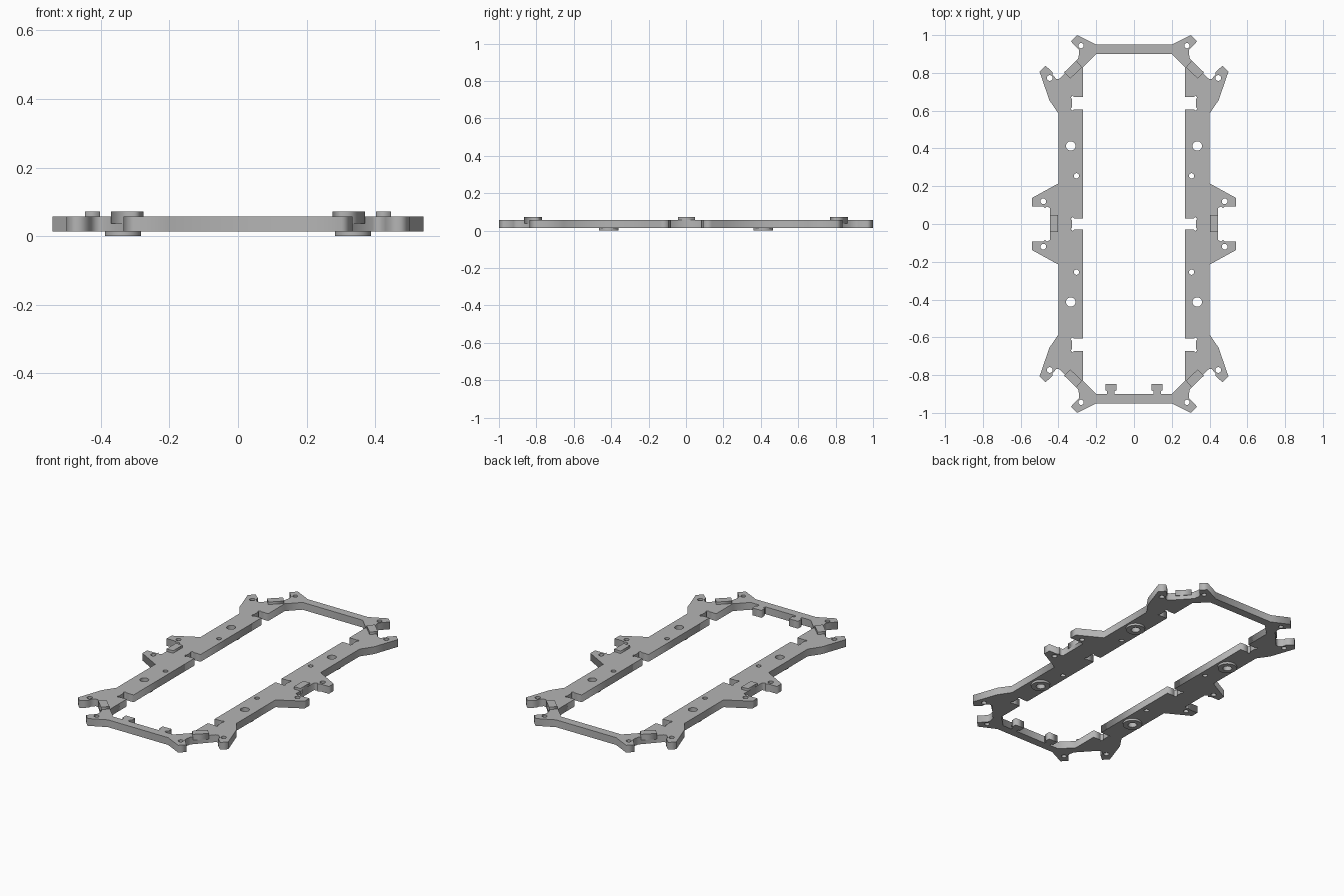
import bpy
import math

if "Cube" in bpy.data.objects:
    bpy.data.objects.remove(bpy.data.objects["Cube"], do_unlink=True)

grey = bpy.data.materials.new("light grey")
grey.use_nodes = True
grey.diffuse_color = (0.46, 0.46, 0.46, 1)
grey.node_tree.nodes["Principled BSDF"].inputs["Base Color"].default_value = (0.46, 0.46, 0.46, 1)

BOTTOM, TOP, TAB_TOP = 0.013, 0.057, 0.072


def circle(x, y, r, n=24):
    return [(x + r * math.cos(math.tau * i / n), y + r * math.sin(math.tau * i / n)) for i in range(n)]


def plate(name, loops, z0, z1):
    """Flat plate from closed loops; loops inside the first become holes."""
    curve = bpy.data.curves.new(name, "CURVE")
    curve.dimensions = "2D"
    curve.fill_mode = "BOTH"
    curve.extrude = (z1 - z0) / 2
    for loop in loops:
        spline = curve.splines.new("POLY")
        spline.points.add(len(loop) - 1)
        for point, (x, y) in zip(spline.points, loop):
            point.co = (x, y, 0, 1)
        spline.use_cyclic_u = True
    temp = bpy.data.objects.new(name + "_profile", curve)
    bpy.context.collection.objects.link(temp)
    bpy.context.view_layer.update()
    mesh = bpy.data.meshes.new_from_object(temp.evaluated_get(bpy.context.evaluated_depsgraph_get()))
    bpy.data.objects.remove(temp, do_unlink=True)
    for v in mesh.vertices:
        v.co.z += (z0 + z1) / 2
    mesh.materials.clear()
    mesh.materials.append(grey)
    ob = bpy.data.objects.new(name, mesh)
    bpy.context.collection.objects.link(ob)
    return ob


def around(quarter):
    """Mirror a quarter outline (from the end to the side) into a full loop."""
    half = quarter + [(x, -y) for x, y in reversed(quarter)]
    return half + [(-x, y) for x, y in reversed(half)]


def notch(y0, y1):
    """Rail slot with relieved corners, going down in y."""
    upper = [(0.27, y1), (0.318, y1), (0.326, y1 + 0.007), (0.335, y1 - 0.003), (0.328, y1 - 0.012)]
    return upper + [(x, y0 + y1 - y) for x, y in reversed(upper)]


# Frame outline with corner ears and side ears
outer = around([
    (0.2, 0.95), (0.302, 1.0), (0.334, 0.967), (0.292, 0.922), (0.29, 0.905), (0.296, 0.875),
    (0.392, 0.77), (0.41, 0.767), (0.43, 0.788), (0.432, 0.805), (0.469, 0.838), (0.5, 0.806),
    (0.448, 0.655), (0.4, 0.585), (0.4, 0.215), (0.54, 0.138), (0.54, 0.093),
    (0.482, 0.093), (0.472, 0.083), (0.462, 0.093), (0.446, 0.085),
])
centre_slot = notch(-0.03, 0.03)
inner = around([(0.2, 0.9), (0.27, 0.83)] + notch(0.607, 0.673) + centre_slot[:5])

holes = []
for sx in (1, -1):
    for sy in (1, -1):
        for x, y, r in ((0.335, 0.413, 0.025), (0.305, 0.255, 0.014), (0.48, 0.12, 0.015),
                        (0.446, 0.773, 0.015), (0.28, 0.944, 0.014)):
            holes.append(circle(sx * x, sy * y, r))
plate("frame", [outer, inner] + holes, BOTTOM, TOP)

# Raised corner tabs and round feet under the rails
for sx, side in ((1, "left"), (-1, "right")):
    for sy, end in ((1, "rear"), (-1, "front")):
        tab = [(0.275, 0.83), (0.337, 0.77), (0.37, 0.803), (0.305, 0.865)]
        plate(f"corner_tab_{end}_{side}", [[(sx * x, sy * y) for x, y in tab]], TOP - 0.02, TAB_TOP)
        x, y = sx * 0.335, sy * 0.413
        plate(f"foot_{end}_{side}", [circle(x, y, 0.053, 32), circle(x, y, 0.025)], 0, BOTTOM)
    # Raised side tab
    a, b = sx * 0.402, sx * 0.446
    plate(f"side_tab_{side}", [[(a, -0.043), (b, -0.043), (b, 0.047), (a, 0.047)]], TOP - 0.02, TAB_TOP)
    # Inward lug on the front bar, with a narrow neck
    lug = [(-0.02, -0.905), (0.02, -0.905), (0.02, -0.884), (0.03, -0.88), (0.03, -0.848),
           (-0.03, -0.848), (-0.03, -0.88), (-0.02, -0.884)]
    plate(f"front_lug_{side}", [[(sx * 0.122 + x, y) for x, y in lug]], BOTTOM, TOP)
